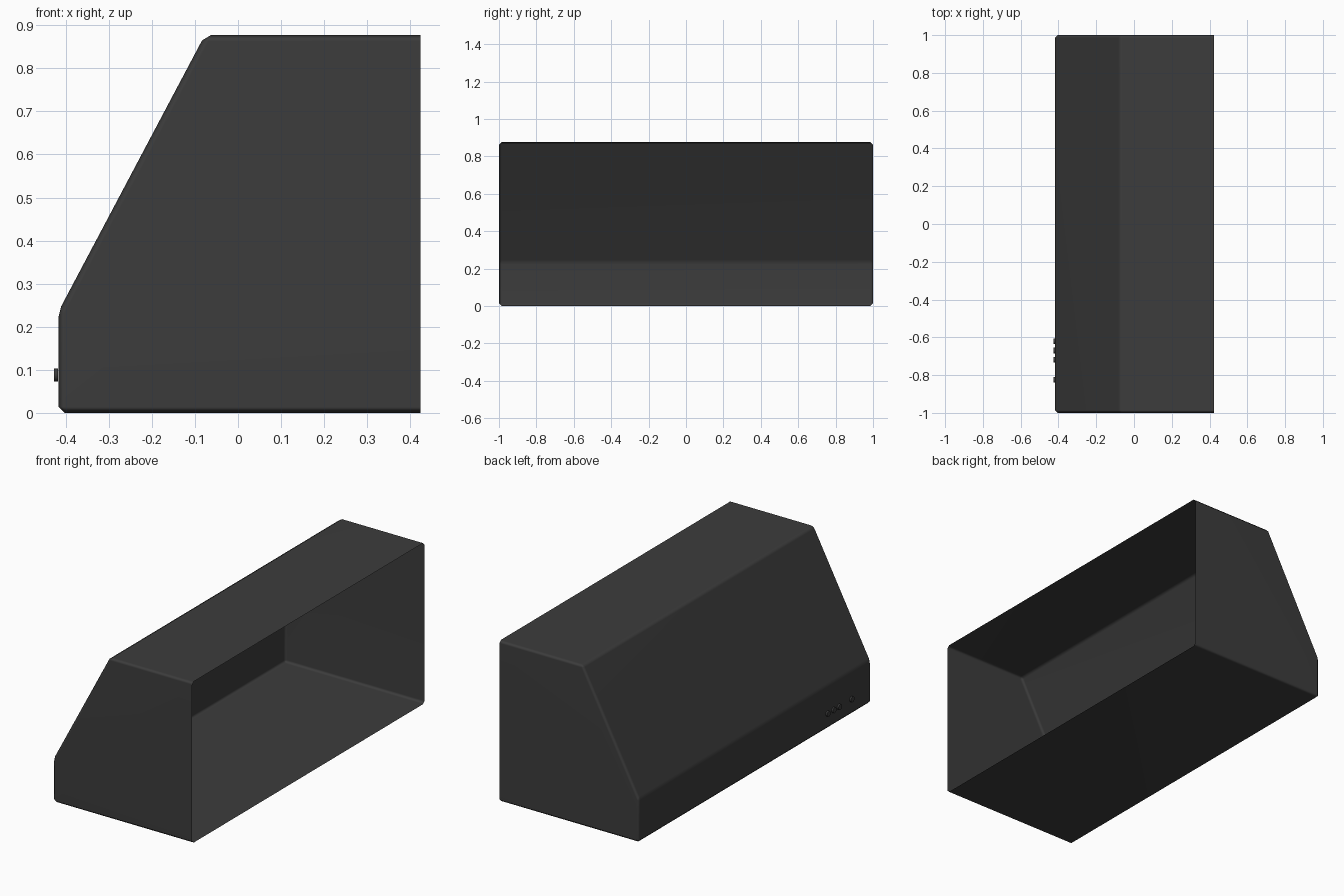
import bpy, bmesh, math
from mathutils import Matrix

cube = bpy.data.objects.get("Cube")
if cube:
    bpy.data.objects.remove(cube, do_unlink=True)


def make_material(name, rgb):
    mat = bpy.data.materials.new(name)
    mat.use_nodes = True
    color = (*rgb, 1)
    mat.diffuse_color = color
    mat.node_tree.nodes["Principled BSDF"].inputs["Base Color"].default_value = color
    return mat


def add_object(name, bm, mat, angle):
    mesh = bpy.data.meshes.new(name)
    bm.to_mesh(mesh)
    bm.free()
    mesh.materials.append(mat)
    obj = bpy.data.objects.new(name, mesh)
    bpy.context.collection.objects.link(obj)
    bpy.ops.object.select_all(action="DESELECT")
    obj.select_set(True)
    bpy.context.view_layer.objects.active = obj
    bpy.ops.object.shade_smooth_by_angle(angle=math.radians(angle))
    return obj


charcoal = make_material("charcoal", (0.045, 0.045, 0.045))

# Thin housing: a slanted profile with end walls, open on the +x side
profile = [(0.424, 0), (-0.417, 0), (-0.417, 0.235), (-0.077, 0.877), (0.424, 0.877)]
bm = bmesh.new()
near, far = [[bm.verts.new((x, y, z)) for x, z in profile] for y in (-1, 1)]
bm.faces.new(near)
bm.faces.new(far)
for i in range(len(profile) - 1):
    bm.faces.new((near[i], near[i + 1], far[i + 1], far[i]))
bmesh.ops.recalc_face_normals(bm, faces=bm.faces)
# Make sure the slanted panel faces outward
bm.normal_update()
if next(f for f in bm.faces if near[2] in f.verts and far[3] in f.verts).normal.x > 0:
    bmesh.ops.reverse_faces(bm, faces=bm.faces)
# Chamfer every fold, leaving the rim sharp
bmesh.ops.bevel(bm, geom=[e for e in bm.edges if not e.is_boundary],
                offset=0.014, segments=1, profile=0.5, affect="EDGES")
housing = add_object("housing", bm, charcoal, 50)
weighted = housing.modifiers.new("weighted_normals", "WEIGHTED_NORMAL")
weighted.keep_sharp = True

# Row of small round buttons low on the upright panel
for i, y in enumerate((-0.62, -0.67, -0.718, -0.825)):
    bm = bmesh.new()
    bmesh.ops.create_cone(bm, cap_ends=True, segments=24, radius1=0.015, radius2=0.015,
                          depth=0.009, matrix=Matrix.Translation((-0.4225, y, 0.088))
                          @ Matrix.Rotation(math.pi / 2, 4, "Y"))
    add_object(f"button_{i + 1}", bm, charcoal, 30)
